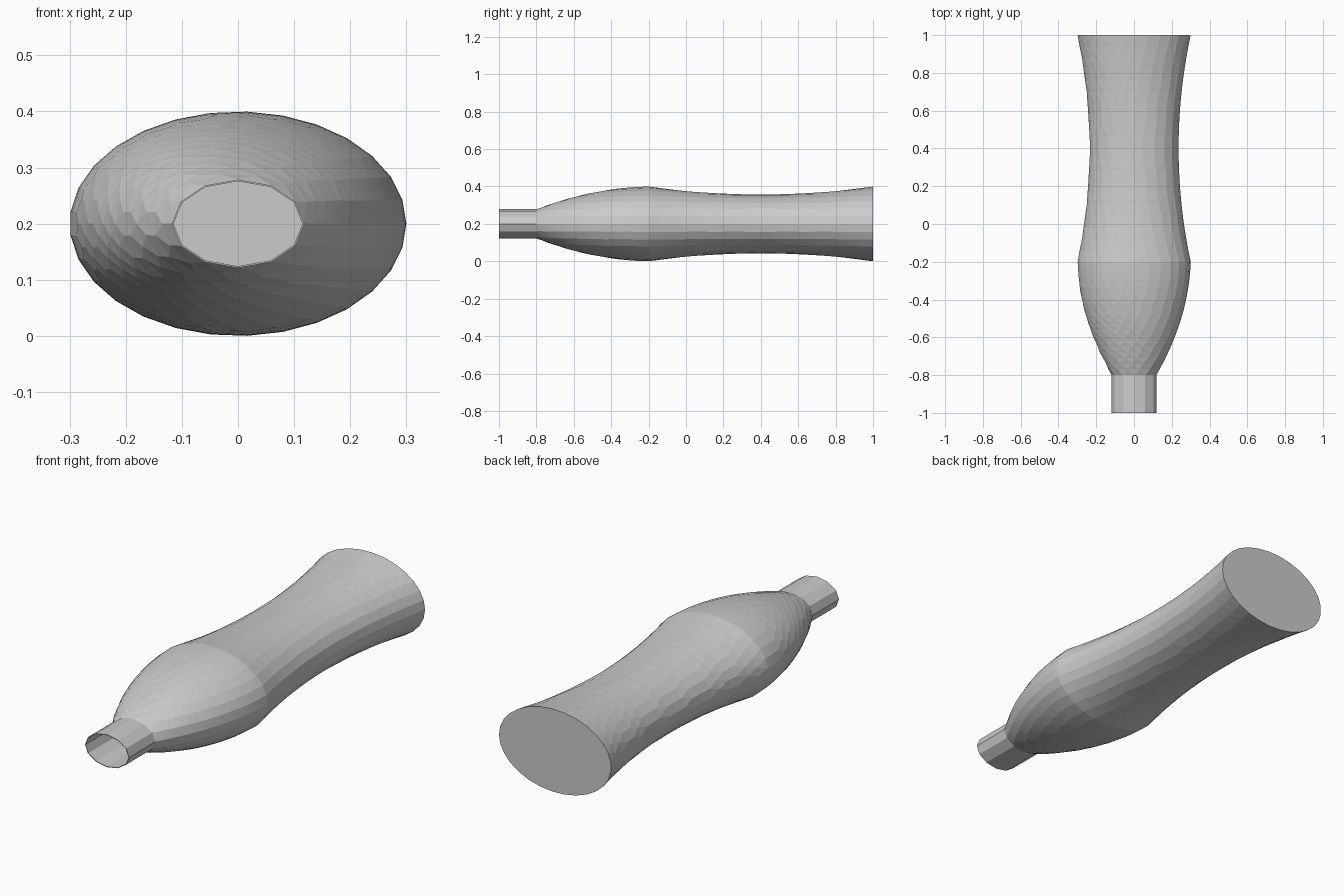
import bpy, bmesh
from math import cos, sin, pi, ceil

if "Cube" in bpy.data.objects:
    bpy.data.objects.remove(bpy.data.objects["Cube"])

FLAT = 2 / 3      # height / width of the oval cross-section
CZ = 0.2          # axis height
STEPS = 20        # slices per curved section


def ring(bm, y, r):
    """Oval ring whose side count follows its radius."""
    n = ceil(29 * r / 0.3 - 1e-6)
    return [bm.verts.new((r * cos(2 * pi * i / n), y, CZ + FLAT * r * sin(2 * pi * i / n)))
            for i in range(n)]


def join(bm, a, b):
    """Skin two rings, stepping along whichever lags in angle."""
    na, nb = len(a), len(b)
    if na == nb:
        for i in range(na):
            bm.faces.new((a[i], a[(i + 1) % na], b[(i + 1) % nb], b[i]))
        return
    i = j = 0
    while i < na or j < nb:
        if j >= nb or (i < na and (i + 1) / na <= (j + 1) / nb):
            bm.faces.new((a[i % na], a[(i + 1) % na], b[j % nb]))
            i += 1
        else:
            bm.faces.new((a[i % na], b[(j + 1) % nb], b[j % nb]))
            j += 1


def loft(name, profile, close_end=False):
    bm = bmesh.new()
    rings = [ring(bm, y, r) for y, r in profile]
    for a, b in zip(rings, rings[1:]):
        join(bm, a, b)
    if close_end:
        bm.faces.new(rings[-1])
    bmesh.ops.recalc_face_normals(bm, faces=bm.faces)
    me = bpy.data.meshes.new(name)
    bm.to_mesh(me)
    bm.free()
    ob = bpy.data.objects.new(name, me)
    bpy.context.collection.objects.link(ob)
    return ob


def arc(y0, r0, y1, r1, bulge):
    """Parabolic section between two radii, bulging outward or inward."""
    out = []
    for k in range(STEPS + 1):
        t = k / STEPS
        out.append((y0 + (y1 - y0) * t, r0 + (r1 - r0) * t + 4 * bulge * t * (1 - t)))
    return out


# Hollow body: convex shoulder, waisted barrel, closed flat base
shoulder = arc(-0.8, 0.118, -0.2, 0.3, 0.041)
barrel = arc(-0.2, 0.3, 1.0, 0.3, -0.064)
loft("bottle_body", shoulder + barrel[1:], close_end=True)

# Open neck with a thin wall
neck = loft("bottle_neck", [(-1.0, 0.118), (-0.8, 0.118)])
wall = neck.modifiers.new("wall", 'SOLIDIFY')
wall.thickness = 0.003
wall.offset = -1
